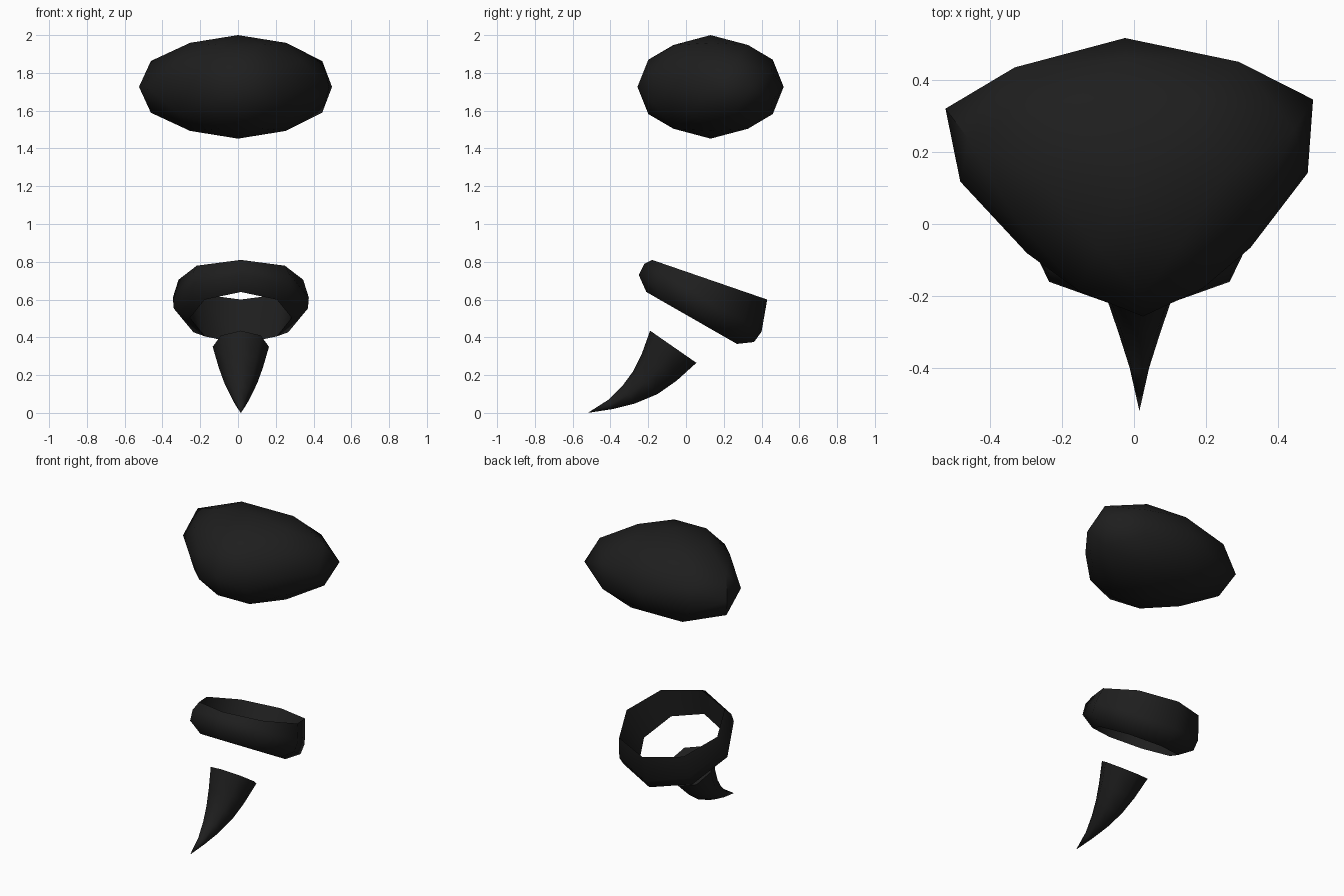
import bpy, bmesh, math
from mathutils import Vector

if "Cube" in bpy.data.objects:
    bpy.data.objects.remove(bpy.data.objects["Cube"])

black = bpy.data.materials.new("matte_black")
black.diffuse_color = (0.013, 0.013, 0.013, 1)
black.use_nodes = True
black.node_tree.nodes["Principled BSDF"].inputs["Base Color"].default_value = black.diffuse_color


def finish(name, bm):
    bmesh.ops.recalc_face_normals(bm, faces=bm.faces)
    mesh = bpy.data.meshes.new(name)
    bm.to_mesh(mesh)
    bm.free()
    mesh.materials.append(black)
    ob = bpy.data.objects.new(name, mesh)
    bpy.context.collection.objects.link(ob)
    bpy.ops.object.select_all(action='DESELECT')
    ob.select_set(True)
    bpy.context.view_layer.objects.active = ob
    bpy.ops.object.shade_smooth_by_angle(angle=math.radians(50))


def loft(name, loops, closed=False, tip=None, sides=8, cx=0.015):
    """Loops are tilted octagons: (front y, front z, back y, back z, half width)."""
    bm = bmesh.new()
    rings = []
    for fy, fz, by, bz, w in loops:
        ring = []
        for i in range(sides):
            a = math.tau * i / sides
            t = (1 - math.cos(a)) / 2
            ring.append(bm.verts.new((cx + w * math.sin(a),
                                      fy + (by - fy) * t, fz + (bz - fz) * t)))
        rings.append(ring)
    pairs = list(zip(rings, rings[1:]))
    if closed:
        pairs.append((rings[-1], rings[0]))
    for a, b in pairs:
        for i in range(sides):
            j = (i + 1) % sides
            bm.faces.new((a[i], a[j], b[j], b[i]))
    if tip:
        v = bm.verts.new(tip)
        for i in range(sides):
            bm.faces.new((rings[-1][i], rings[-1][(i + 1) % sides], v))
        bm.faces.new(rings[0])
    finish(name, bm)


# Top stone: icosphere aligned to its two-fold axes, widened towards the back
bm = bmesh.new()
bmesh.ops.create_icosphere(bm, subdivisions=1, radius=1)
phi = (1 + 5 ** 0.5) / 2
bm.clear()
pts = []
for s in (-1, 1):
    for t in (-phi, phi):
        pts += [(0, t, s), (s, 0, t), (t, s, 0)]
for p in pts:
    bm.verts.new(Vector(p).normalized())
bmesh.ops.convex_hull(bm, input=bm.verts[:])
bmesh.ops.subdivide_edges(bm, edges=bm.edges[:], cuts=1, use_grid_fill=True)
for v in bm.verts:
    x, y, z = v.co.normalized()
    wide = x * (0.483 + 0.14 * math.sin(1.9 * y))
    v.co = (wide - 0.025 * y, 0.13 + 0.387 * y + 0.025 * wide, 1.726 + 0.274 * z)
finish("top_stone", bm)

# Tilted octagonal band, taller at the back
loft("tilted_band", [
    (-0.18, 0.81, 0.43, 0.60, 0.33),
    (-0.22, 0.79, 0.40, 0.43, 0.36),
    (-0.25, 0.73, 0.36, 0.375, 0.355),
    (-0.21, 0.64, 0.27, 0.365, 0.27)], closed=True)

# Curved horn
loft("curved_horn", [
    (-0.19, 0.435, 0.055, 0.265, 0.149),
    (-0.235, 0.31, -0.05, 0.17, 0.117),
    (-0.28, 0.22, -0.15, 0.10, 0.088),
    (-0.335, 0.145, -0.27, 0.05, 0.058),
    (-0.41, 0.07, -0.39, 0.02, 0.027)], tip=(0.015, -0.52, 0))
